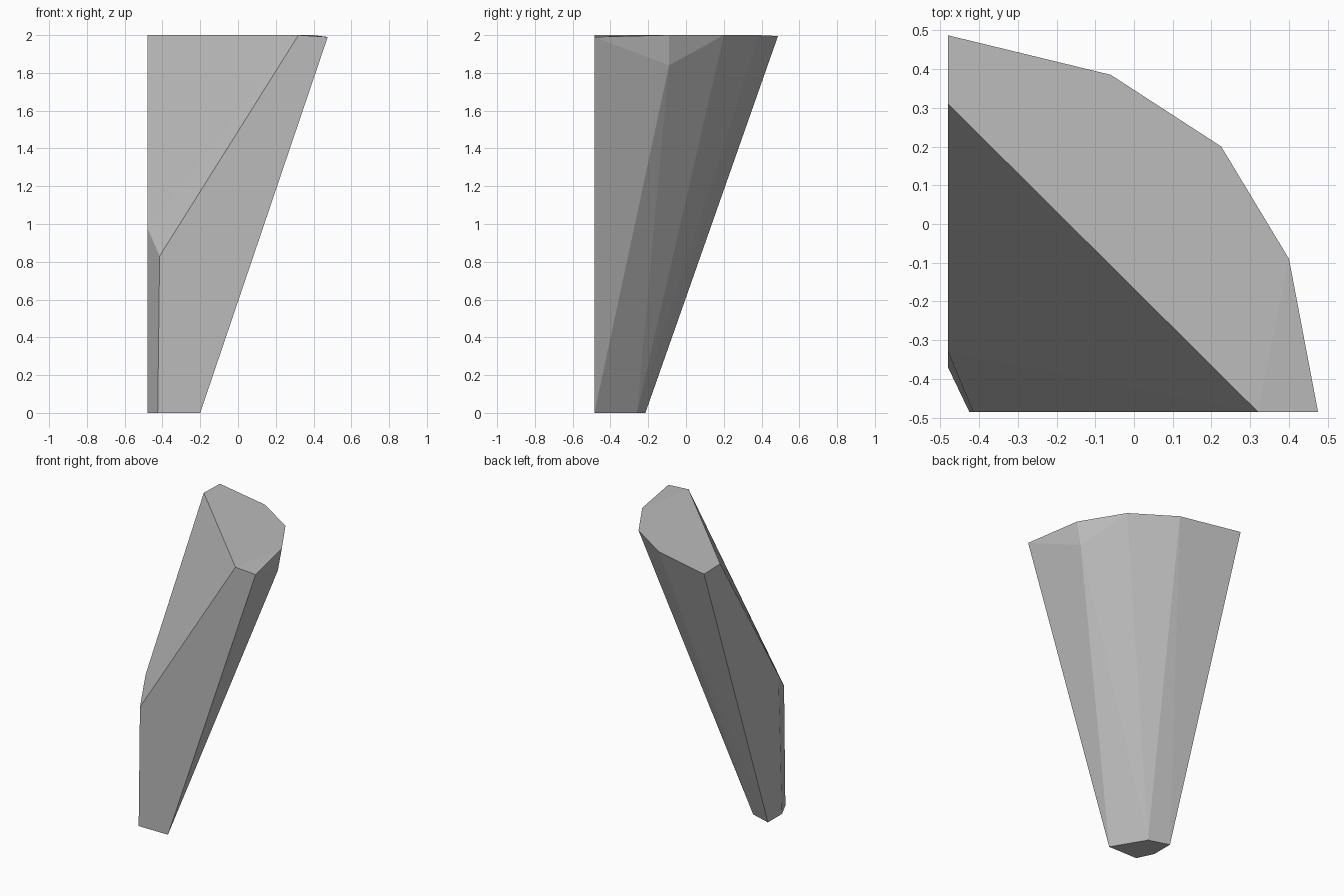
import bpy
import bmesh

default = bpy.data.objects.get("Cube")
if default:
    bpy.data.objects.remove(default, do_unlink=True)

SIDE, FRONT, TOP = -0.48, -0.485, 2.0   # the two flat cut planes and the top

# Corners of the chipped wedge
corners = {
    # outer rim at the top
    "rim_front": (0.475, FRONT, 1.99),
    "rim_right": (0.40, -0.09, TOP),
    "rim_mid": (0.225, 0.20, TOP),
    "rim_back": (-0.06, 0.385, TOP),
    "rim_side": (SIDE, 0.487, 1.995),
    "chip": (0.37, -0.09, 1.84),
    # inner edge of the top
    "inner_front": (0.32, FRONT, TOP),
    "inner_side": (SIDE, 0.31, TOP),
    # crease where the inner slope turns upright
    "crease_front": (-0.415, FRONT, 0.83),
    "crease_side": (SIDE, -0.33, 0.98),
    # foot
    "foot_front": (-0.20, FRONT, 0),
    "foot_back": (-0.335, -0.26, 0),
    "foot_side": (SIDE, -0.215, 0),
    "heel_side": (SIDE, -0.37, 0),
    "heel_front": (-0.425, FRONT, 0),
}

faces = [
    # top
    "inner_front rim_front rim_right",
    "inner_front rim_right rim_mid rim_back rim_side inner_side",
    # chipped upper corner
    "rim_front chip rim_right",
    "rim_right chip rim_mid",
    # outer shell
    "rim_front foot_front chip",
    "chip foot_front foot_back",
    "chip foot_back rim_mid",
    "rim_mid foot_back rim_back",
    "rim_back foot_back foot_side",
    "rim_back foot_side rim_side",
    # inner slope and upright heel
    "inner_side crease_side inner_front",
    "crease_side crease_front inner_front",
    "crease_side heel_side heel_front crease_front",
    # flat cut sides
    "inner_front crease_front heel_front foot_front rim_front",
    "inner_side rim_side foot_side heel_side crease_side",
    # foot
    "foot_front heel_front heel_side foot_side foot_back",
]

bm = bmesh.new()
vert = {name: bm.verts.new(co) for name, co in corners.items()}
for face in faces:
    bm.faces.new([vert[name] for name in face.split()])
bmesh.ops.recalc_face_normals(bm, faces=bm.faces)

mesh = bpy.data.meshes.new("rock_shard")
bm.to_mesh(mesh)
bm.free()

# Plain grey stone
stone = bpy.data.materials.new("grey_stone")
stone.use_nodes = True
grey = (0.5, 0.5, 0.5, 1)
stone.diffuse_color = grey
stone.node_tree.nodes["Principled BSDF"].inputs["Base Color"].default_value = grey
mesh.materials.append(stone)

shard = bpy.data.objects.new("rock_shard", mesh)
bpy.context.collection.objects.link(shard)
